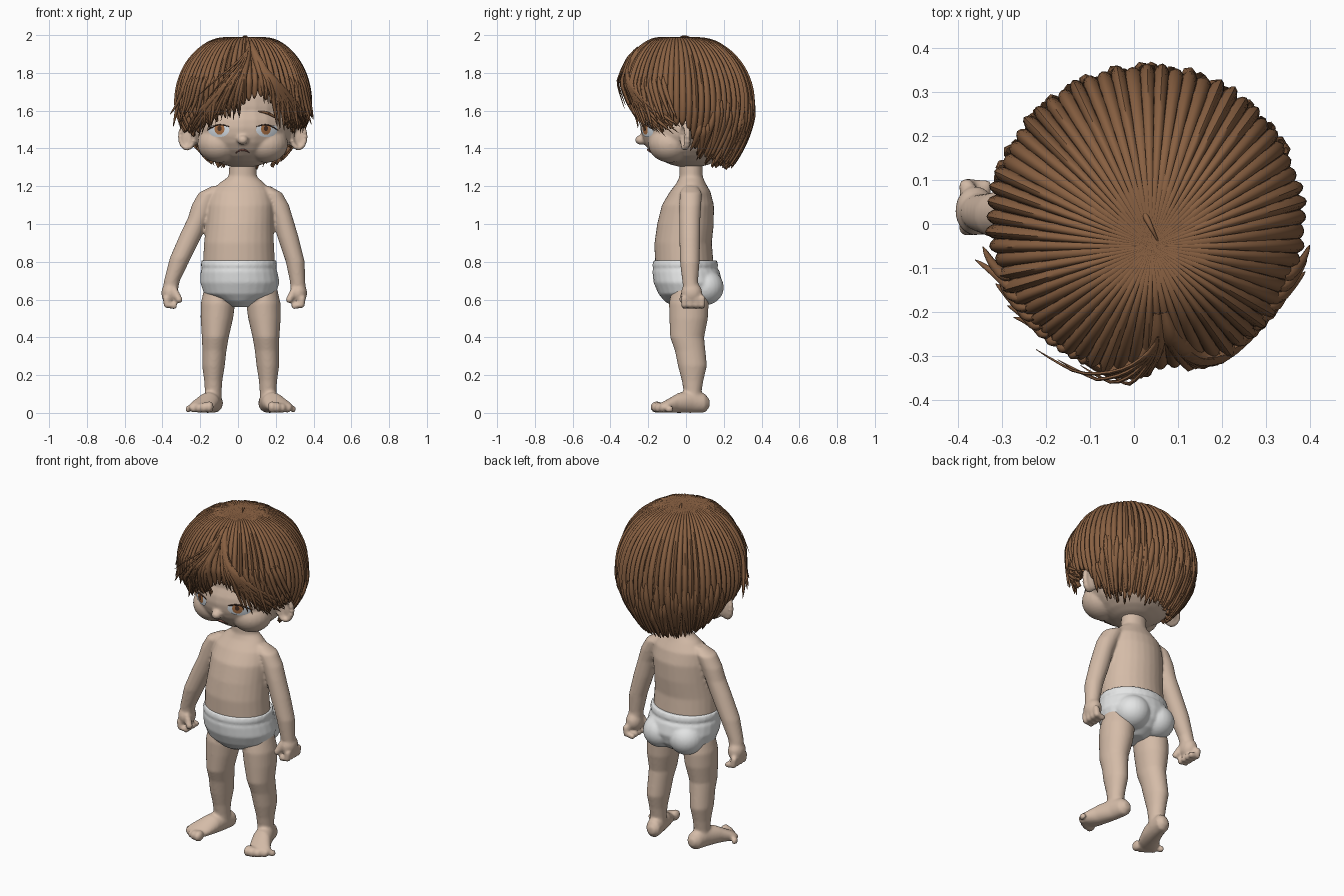
import bpy, bmesh, math, random
from mathutils import Matrix, Vector

random.seed(7)
cube = bpy.data.objects.get("Cube")
if cube:
    bpy.data.objects.remove(cube, do_unlink=True)


def material(name, r, g, b):
    m = bpy.data.materials.new(name)
    m.use_nodes = True
    m.diffuse_color = (r, g, b, 1)
    bsdf = m.node_tree.nodes["Principled BSDF"]
    bsdf.inputs["Base Color"].default_value = (r, g, b, 1)
    bsdf.inputs["Roughness"].default_value = 0.8
    return m


skin = material("skin", .66, .50, .39)
brown = material("brown hair", .25, .118, .054)
dark = material("dark hair groove", .09, .042, .02)
cloth = material("white cloth", .78, .79, .79)
eye_white = material("eye white", .72, .78, .84)
amber = material("amber iris", .42, .17, .06)
lash = material("dark lash", .06, .03, .02)
lip = material("lip line", .22, .09, .07)


def add_object(name, data, *mats):
    ob = bpy.data.objects.new(name, data)
    bpy.context.collection.objects.link(ob)
    for m in mats:
        data.materials.append(m)
    return ob


def select(ob):
    bpy.ops.object.select_all(action='DESELECT')
    ob.select_set(True)
    bpy.context.view_layer.objects.active = ob


def from_bmesh(name, bm, *mats):
    me = bpy.data.meshes.new(name)
    bm.to_mesh(me)
    bm.free()
    ob = add_object(name, me, *mats)
    select(ob)
    bpy.ops.object.shade_smooth_by_angle(angle=math.radians(50))
    return ob


def fuse(name, bm, mat, voxel=.008, rounds=5):
    """Blend overlapping volumes into one soft surface."""
    bmesh.ops.recalc_face_normals(bm, faces=bm.faces[:])
    ob = from_bmesh(name, bm, mat)
    mod = ob.modifiers.new("fuse", 'REMESH')
    mod.mode, mod.voxel_size, mod.use_smooth_shade = 'VOXEL', voxel, True
    soft = ob.modifiers.new("soften", 'SMOOTH')
    soft.factor, soft.iterations = .5, rounds


def ball(bm, centre, size):
    mat = Matrix.Translation(centre) @ Matrix.Diagonal((*size, 1))
    bmesh.ops.create_uvsphere(bm, u_segments=24, v_segments=16, radius=1, matrix=mat)


def digit(bm, a, b, r):
    for i in range(4):
        ball(bm, Vector(a).lerp(Vector(b), i / 3), (r, r, r))


def loft(bm, sections, along='z', n=28):
    """Closed tube through elliptical sections (x, y, z, half width, half depth)."""
    rings = []
    for x, y, z, rx, rd in sections:
        ring = []
        for i in range(n):
            a = math.tau * i / n
            u, v = rx * math.cos(a), rd * math.sin(a)
            ring.append(bm.verts.new((x + u, y + v, z) if along == 'z' else (x + u, y, z + v)))
        rings.append(ring)
    for p, q in zip(rings, rings[1:]):
        for i in range(n):
            j = (i + 1) % n
            bm.faces.new((p[i], p[j], q[j], q[i]))
    bm.faces.new(rings[0])
    bm.faces.new(rings[-1])


# Body: torso and neck, arms, hands, legs, feet
body = bmesh.new()
loft(body, [(.01, .01, .60, .15, .12), (.01, 0, .70, .18, .15), (.005, -.01, .80, .19, .155),
            (.005, -.015, .90, .185, .152), (.01, -.003, 1, .178, .15), (.015, .01, 1.1, .175, .138),
            (.015, .022, 1.17, .16, .108), (.02, .027, 1.22, .115, .075), (.025, .027, 1.25, .075, .062),
            (.025, .025, 1.4, .066, .06)])
arms = {-1: [(-.11, .025, 1.2, .03, .035), (-.15, .025, 1.165, .058, .058), (-.185, .023, 1.1, .06, .058),
             (-.21, .02, 1.03, .056, .056), (-.245, .02, .95, .06, .055), (-.305, .02, .82, .056, .054),
             (-.35, .025, .70, .042, .042), (-.36, .03, .64, .04, .04)],
        1: [(.14, .025, 1.2, .03, .035), (.175, .025, 1.165, .058, .058), (.21, .023, 1.1, .06, .058),
            (.237, .02, 1.03, .054, .056), (.265, .02, .93, .056, .055), (.303, .02, .80, .05, .052),
            (.315, .022, .70, .041, .042), (.32, .028, .64, .04, .04)]}
for side in (-1, 1):
    loft(body, arms[side])
    hx = arms[side][-1][0]
    ball(body, (hx, .03, .635), (.046, .056, .058))
    for i in range(4):
        y = -.008 + .031 * i
        digit(body, (hx + side * .02, y, .605), (hx + side * .015, y, .572), .019)
        digit(body, (hx + side * .015, y, .572), (hx - side * .022, y, .566), .017)
    digit(body, (hx - side * .025, -.005, .645), (hx - side * .048, -.018, .60), .019)
    shift = 0 if side < 0 else .028
    loft(body, [(side * .1 + shift, .015, .70, .07, .08), (side * .106 + shift, .015, .58, .091, .105),
                (side * .112 + shift, .014, .5, .086, .102), (side * .12 + shift, .006, .4, .071, .09),
                (side * .125 + shift, .022, .33, .064, .081), (side * .13 + shift, .034, .25, .06, .077),
                (side * .131 + shift, .035, .17, .048, .057), (side * .131 + shift, .035, .11, .044, .047),
                (side * .131 + shift, .04, .05, .044, .05)])
    loft(body, [(side * .12 + shift, .125, .05, .02, .02), (side * .123 + shift, .1, .052, .044, .05),
                (side * .135 + shift, .04, .06, .05, .06), (side * .16 + shift, -.04, .053, .06, .053),
                (side * .19 + shift, -.1, .036, .07, .035), (side * .2 + shift, -.135, .028, .06, .024)], 'y')
    for i in range(5):
        r = .031 - .0028 * i
        ball(body, (side * (.152 + .028 * i) + shift, -.155 + .007 * i * i * .6, r), (r * .75, r * 1.1, r))
fuse("body", body, skin)

# Briefs with a waistband and rounded seat
briefs = bmesh.new()
loft(briefs, [(.012, .01, .56, .05, .07), (.012, .012, .59, .11, .125), (.01, .014, .63, .19, .16),
              (.01, .01, .69, .21, .182), (.005, 0, .75, .203, .178), (.005, -.004, .765, .196, .169),
              (.005, -.004, .78, .202, .175), (.005, -.004, .808, .198, .168)])
for side in (-1, 1):
    ball(briefs, (.01 + side * .085, .1, .665), (.1, .1, .095))
fuse("briefs", briefs, cloth, .008, 3)

# Head with cheeks, nose and ears
HX = .025
head = bmesh.new()
ball(head, (HX, .02, 1.51), (.265, .262, .212))
ball(head, (HX, .03, 1.62), (.26, .25, .26))
ball(head, (HX, -.236, 1.445), (.03, .034, .026))
for side in (-1, 1):
    ball(head, (HX + side * .125, -.085, 1.425), (.115, .115, .1))
    ex = HX + side * .295
    ball(head, (ex - side * .015, .01, 1.46), (.045, .018, .06))
    for i in range(16):
        a = math.tau * i / 16
        ball(head, (ex + side * .036 * math.cos(a), -.005 + .012 * math.cos(a), 1.462 + .06 * math.sin(a)),
             (.014, .018, .014))
fuse("head", head, skin, .008, 4)


def face_y(x, z):
    """Front surface of the head."""
    a = 1 - ((x - HX) / .265) ** 2 - ((z - 1.51) / .212) ** 2
    b = 1 - ((x - HX) / .26) ** 2 - ((z - 1.62) / .26) ** 2
    return min(.02 - .262 * math.sqrt(max(a, 0)), .03 - .25 * math.sqrt(max(b, 0)))


def face_plate(name, cx, cz, rx, rz, lift, mat, lid=1.0):
    bm = bmesh.new()
    bmesh.ops.create_grid(bm, x_segments=12, y_segments=12, size=1)
    for v in bm.verts:
        u, w = v.co.x, v.co.y
        x = cx + rx * u * math.sqrt(1 - w * w / 2)
        z = cz + rz * min(w * math.sqrt(1 - u * u / 2), lid)
        v.co = (x, face_y(x, z) - lift, z)
    from_bmesh(name, bm, mat)


def strands(name, paths, mat):
    """Tapering tubes; each path is a list of (point, radius)."""
    cu = bpy.data.curves.new(name, 'CURVE')
    cu.dimensions, cu.bevel_depth, cu.bevel_resolution = '3D', 1, 1
    for path in paths:
        sp = cu.splines.new('POLY')
        sp.points.add(len(path) - 1)
        for p, (co, r) in zip(sp.points, path):
            p.co, p.radius = (*co, 1), r
    select(add_object(name, cu, mat))
    bpy.ops.object.convert(target='MESH')
    bpy.ops.object.shade_smooth_by_angle(angle=math.radians(60))


def face_line(x0, z0, x1, z1, bow, r):
    path = []
    for i in range(11):
        t = i / 10
        x, z = x0 + (x1 - x0) * t, z0 + (z1 - z0) * t + bow * math.sin(math.pi * t)
        path.append(((x, face_y(x, z) - .003, z), r * (.3 + .7 * math.sin(math.pi * t))))
    return path


# Eyes, lashes, sad brows and frown
lashes, brows = [], []
for side, label in ((-1, "right"), (1, "left")):
    cx = HX + side * .127
    face_plate(label + "_eye", cx, 1.498, .056, .038, .004, eye_white, .6)
    face_plate(label + "_iris", cx - side * .004, 1.503, .026, .03, .0065, amber, .6)
    face_plate(label + "_pupil", cx - side * .004, 1.506, .011, .014, .0085, lash)
    lashes.append(face_line(cx - side * .056, 1.515, cx + side * .062, 1.495, .018, .005))
    brows.append(face_line(cx - side * .045, 1.595, cx + side * .065, 1.55, .012, .008))
strands("lashes", lashes, lash)
strands("brows", brows, brown)
strands("mouth", [face_line(HX - .038, 1.374, HX + .036, 1.376, .018, .0055)], lip)

# Hair: a ridged cap following a rounded profile down to a ragged hem
MID, TOP = 1.64, .385
HEM = [(0, 1.53), (12, 1.42), (25, 1.36), (60, 1.33), (90, 1.32), (120, 1.33), (155, 1.36), (168, 1.42),
       (180, 1.53), (205, 1.50), (225, 1.55), (245, 1.60), (262, 1.60), (282, 1.69), (300, 1.66),
       (320, 1.55), (340, 1.50), (360, 1.53)]


def hem(az):
    az %= 360
    for (a, za), (b, zb) in zip(HEM, HEM[1:]):
        if a <= az <= b:
            return za + (zb - za) * (az - a) / (b - a)


def theta(z):
    return math.acos(min(1, (z - MID) / TOP)) if z > MID else math.pi / 2 + (MID - z) / TOP


def hair_point(az, th, lift=0.0):
    c, s = math.cos(math.radians(az)), math.sin(math.radians(az))
    if th < math.pi / 2:
        z, r = MID + TOP * math.cos(th), math.sin(th)
    else:
        z = MID - (th - math.pi / 2) * TOP
        r = 1 - (.28 + .34 * (1 - max(0, s))) * ((MID - z) / .33) ** 2
    r *= 1 - 1.5 * max(0, -s) ** 2 * max(0, 1.75 - z)
    r *= 1 - .05 * math.exp(-((az % 360 - 278) / 10) ** 2)
    z -= .04 * math.exp(-(th / .35) ** 2)
    x = .03 + .355 * r * c + .01 * (1 - r)
    return Vector((x + lift * c, .355 * r * s - .05 * (1 - r) + lift * s, z + lift * .2))


cap = bmesh.new()
RIDGES, ROWS, STEPS = 66, 28, (0, .07, .26, .5, .74, .93)
columns = []
for k in range(RIDGES):
    puff, drop = random.uniform(-.006, .008), random.uniform(.02, .07)
    for u in STEPS:
        az = 360 * (k + u) / RIDGES
        bulge = 1 - abs(2 * u - 1) ** 2
        end = theta(hem(az) + .02 - drop * bulge)
        col = []
        for j in range(ROWS + 1):
            th = end * j / ROWS
            col.append(cap.verts.new(hair_point(az, th, min(1, th) * (bulge * (.014 + puff) - .006))))
        columns.append(col)
for i, col in enumerate(columns):
    nxt = columns[(i + 1) % len(columns)]
    for j in range(ROWS):
        f = cap.faces.new((col[j], col[j + 1], nxt[j + 1], nxt[j]))
        # dark broken lines along the grooves
        f.material_index = int(i % len(STEPS) in (0, 5) and random.random() < .6)
bmesh.ops.remove_doubles(cap, verts=[c[0] for c in columns], dist=.001)
hair = from_bmesh("hair_cap", cap, brown, dark)
shell = hair.modifiers.new("thickness", 'SOLIDIFY')
shell.thickness, shell.offset = .022, -1


def lock(az0, th0, az1, z1, r, flick=0.0, base=0.0):
    path, th1 = [], theta(z1)
    for i in range(13):
        t = i / 12
        p = hair_point(az0 + (az1 - az0) * t ** 1.3, th0 + (th1 - th0) * t, base + flick * t ** 3)
        path.append((p, r * min(1, .3 + 3 * t) * (1 - t) ** .6 + .0008))
    return path


# Swept fringe on both sides of the parting
fringe = []
for i in range(11):
    for r, extra in ((.024, 0), (.016, .03)):
        a = 264 - 7 * i + random.uniform(-2, 2)
        fringe.append(lock(276, .55 + .04 * i, a, hem(a) - .02 - extra, r, .01))
        a = 290 + 6.5 * i + random.uniform(-2, 2)
        fringe.append(lock(281, .55 + .04 * i, a, hem(a) - .01 - extra, r, .01))
strands("fringe_locks", fringe, brown)

# Layered locks around the back and outward flicks over the ears
back = []
for i in range(44):
    a = 14 + 152 * i / 43
    back.append(lock(a, theta(random.uniform(1.5, 1.68)), a + random.uniform(-5, 5),
                     hem(a) - random.uniform(.0, .035), .02, .012))
strands("back_locks", back, brown)

wisps = []
for i in range(11):
    for a, way in ((187 + 4.5 * i, 1), (353 - 4.5 * i, -1)):
        wisps.append(lock(a + way * 14, 1.2, a, 1.57 - random.uniform(0, .09), .016, random.uniform(.02, .075)))
for i in range(4):
    wisps.append(lock(275, .7, 228 + 8 * i, 1.66 - .02 * i, .006, .03, .02))
# cowlick at the crown
wisps.append([(Vector((.02 + .04 * t, .03 - .08 * t, 1.975 + .02 * math.sin(math.pi * t))), .008 * (1.1 - t))
              for t in (0, .2, .4, .6, .8, 1)])
strands("flyaway_wisps", wisps, brown)
